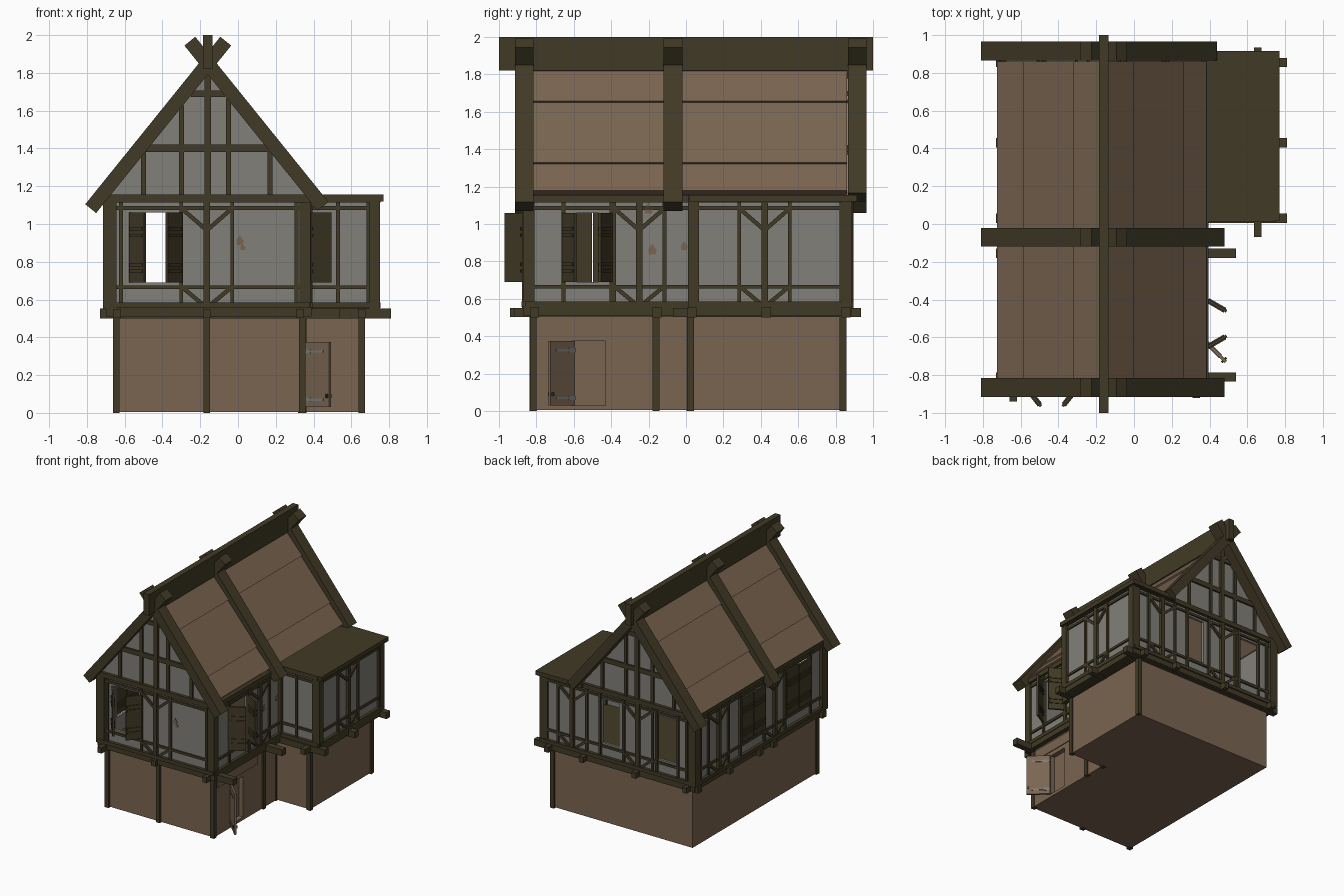
import bpy, bmesh, math
from mathutils import Vector as V

if "Cube" in bpy.data.objects:
    bpy.data.objects.remove(bpy.data.objects["Cube"])


def material(name, rgb):
    m = bpy.data.materials.new(name)
    m.diffuse_color = (*rgb, 1)
    m.use_nodes = True
    m.node_tree.nodes["Principled BSDF"].inputs["Base Color"].default_value = m.diffuse_color
    return m


TIMBER = material("dark timber", (0.053, 0.042, 0.019))
CLAY = material("brown clay", (0.195, 0.130, 0.082))
PLASTER = material("grey plaster", (0.225, 0.215, 0.190))
IRON = material("grey iron", (0.20, 0.20, 0.20))
parts = {}


def part(name, mat):
    if name not in parts:
        parts[name] = (bmesh.new(), mat)
    return parts[name][0]


def prism(name, mat, base, offset):
    """Sweep a flat polygon along an offset vector into a closed solid."""
    bm = part(name, mat)
    a = [bm.verts.new(V(p)) for p in base]
    b = [bm.verts.new(V(p) + V(offset)) for p in base]
    bm.faces.new(a)
    bm.faces.new(b[::-1])
    for i in range(len(a)):
        j = (i + 1) % len(a)
        bm.faces.new((a[i], a[j], b[j], b[i]))


def box(name, mat, x0, x1, y0, y1, z0, z1):
    prism(name, mat, [(x0, y0, z0), (x1, y0, z0), (x1, y1, z0), (x0, y1, z0)], (0, 0, z1 - z0))


class Wall:
    """A vertical plane: u runs along it, n points outward."""
    def __init__(self, name, o, u, n):
        self.name, self.o, self.u, self.n = name, V(o), V(u), V(n)

    def at(self, u, z, out=0):
        return self.o + self.u * u + self.n * out + V((0, 0, z))

    def bar(self, u0, z0, u1, z1, w=0.022, out=0.015, inner=-0.01, name=None, mat=TIMBER):
        d = V((u1 - u0, z1 - z0)).normalized()
        s = V((-d.y, d.x)) * w / 2
        pts = [(u0 + s.x, z0 + s.y), (u1 + s.x, z1 + s.y), (u1 - s.x, z1 - s.y), (u0 - s.x, z0 - s.y)]
        prism(name or self.name + "_timbers", mat, [self.at(u, z, inner) for u, z in pts],
              self.n * (out - inner))

    def panel(self, u0, u1, z0=0.55, z1=1.14, holes=()):
        def slab(a, b, c, d):
            prism(self.name + "_plaster", PLASTER, [self.at(a, c), self.at(b, c), self.at(b, d), self.at(a, d)],
                  self.n * -0.02)
        for a, b in holes:
            slab(u0, a, z0, z1)
            slab(a, b, z0, 0.69)
            slab(a, b, 1.06, z1)
            u0 = b
        slab(u0, u1, z0, z1)

    def framing(self, u0, u1, studs, braced):
        for z, w in ((0.57, 0.03), (0.665, 0.02), (1.085, 0.02), (1.135, 0.04)):
            self.bar(u0, z, u1, z, w, 0.025 if w > 0.025 else 0.012)
        for u in studs:
            self.bar(u, 0.56, u, 1.12, 0.02)
        for c in braced:
            self.bar(c, 0.56, c, 1.12, 0.035, 0.022)
            for s in (-1, 1):
                self.bar(c + s * 0.135, 0.56, c + s * 0.135, 1.12, 0.02)
                self.bar(c + s * 0.125, 1.075, c + s * 0.01, 0.975)
                self.bar(c + s * 0.125, 0.66, c + s * 0.01, 0.565)

    def shutter(self, u, s, angle, width=0.13):
        """One leaf hinged at u, swinging outward; s is the closing direction."""
        d = self.u * s * math.cos(angle) + self.n * math.sin(angle)
        t = d.cross(V((0, 0, 1)))
        for a, b, z0, z1, k in [(0, width, 0.69, 1.06, 0.008)] + \
                [(0.01, width - 0.01, z, z + 0.018, 0.014) for z in (0.74, 0.775, 0.93, 0.965)]:
            p = self.at(u, z0, 0.012)
            prism(self.name + "_shutters", TIMBER,
                  [p + d * a - t * k, p + d * b - t * k, p + d * b + t * k, p + d * a + t * k], (0, 0, z1 - z0))

    def patch(self, u, z, r):
        pts = [self.at(u + r * f * math.cos(i * math.pi / 4), z + r * 1.3 * f * math.sin(i * math.pi / 4))
               for i, f in enumerate((1, .7, 1.1, .8, .9, 1, .7, 1))]
        prism("bare_clay_patches", CLAY, pts, self.n * 0.004)


front = Wall("front", (0, -0.855, 0), (1, 0, 0), (0, -1, 0))
back = Wall("back", (0, 0.87, 0), (1, 0, 0), (0, 1, 0))
left = Wall("left", (-0.69, 0, 0), (0, 1, 0), (-1, 0, 0))
right = Wall("right", (0.37, 0, 0), (0, 1, 0), (1, 0, 0))
wing_front = Wall("wing_front", (0, 0.035, 0), (1, 0, 0), (0, -1, 0))
wing_side = Wall("wing_side", (0.73, 0, 0), (0, 1, 0), (1, 0, 0))

# upper storey: plaster panels with window openings, then timber framing
front.panel(-0.69, 0.37, holes=[(-0.56, -0.31)])
front.framing(-0.70, 0.38, (-0.62, 0.31), (-0.165,))
back.panel(-0.69, 0.73, holes=[(-0.54, -0.34), (0.02, 0.18)])
back.framing(-0.70, 0.74, (-0.62, -0.54, -0.34, 0.19, 0.69), (-0.165, 0.45))
left.panel(-0.855, 0.87, holes=[(-0.66, -0.34), (-0.05, 0.26)])
left.framing(-0.86, 0.88, (-0.67, -0.05, 0.27, 0.80), (-0.19, 0.56))
right.panel(-0.855, 0.035, holes=[(-0.65, -0.41)])
right.framing(-0.86, 0.03, (-0.655, -0.40), (-0.25,))
wing_front.panel(0.37, 0.73)
wing_front.framing(0.37, 0.74, (0.53, 0.69), ())
wing_side.panel(0.035, 0.87)
wing_side.framing(0.03, 0.88, (0.06, 0.83), (0.42,))
for x, y, w in ((-0.68, -0.84, 0.036), (0.355, -0.84, 0.03), (-0.68, 0.86, 0.036),
                (0.725, 0.86, 0.028), (0.725, 0.04, 0.028), (0.375, 0.03, 0.02)):
    box("upper_corner_posts", TIMBER, x - w, x + w, y - w, y + w, 0.55, 1.13)

# shutters: open at front and right, closed on the left
for wall, a, b, ang in ((front, -0.57, -0.30, 0.9), (right, -0.655, -0.40, 1.05)):
    wall.shutter(a, 1, ang, 0.125)
    wall.shutter(b, -1, ang, 0.125)
for a, b in ((-0.66, -0.34), (-0.05, 0.26)):
    left.shutter(a, 1, 0, (b - a) / 2 - 0.003)
    left.shutter(b, -1, 0, (b - a) / 2 - 0.003)

for wall, u, z, r in ((front, 0.01, 0.91, 0.022), (front, 0.025, 0.875, 0.015), (right, -0.20, 1.08, 0.025),
                      (right, -0.18, 0.86, 0.024), (right, -0.01, 0.88, 0.02)):
    wall.patch(u, z, r)

# gables
RX, SLOPE = -0.16, 1.24
for wall in (front, back):
    prism(wall.name + "_gable_plaster", PLASTER,
          [wall.at(-0.69, 1.14), wall.at(0.37, 1.14), wall.at(RX, 1.80)], wall.n * -0.02)
    for x in (-0.50, -0.30, -0.05, 0.17):
        wall.bar(x, 1.14, x, 1.80 - SLOPE * abs(x - RX), 0.027)
    wall.bar(RX, 1.14, RX, 1.82, 0.035, 0.022)
    wall.bar(-0.49, 1.40, 0.17, 1.40, 0.04)
    wall.bar(-0.25, 1.69, -0.07, 1.69, 0.035)

# main roof: three stepped courses on each slope
nrm = V((SLOPE, 0, 1)).normalized()
for s in (-1, 1):
    def slope_point(d, off):
        return V((RX + s * (d + nrm.x * off), -0.845, 1.835 - SLOPE * d + nrm.z * off))
    end = 0.555 if s < 0 else 0.535
    for a, b in ((0, 0.15), (0.15, 0.415), (0.415, end)):
        prism("roof_courses", CLAY, [slope_point(a, 0), slope_point(b, 0.012), slope_point(b, -0.022),
                                     slope_point(a, -0.022)], (0, 1.705, 0))

# crossed rafters and ridge beam
for y, dl, dr in ((-0.915, 0.62, 0.61), (-0.12, 0.62, 0.61), (0.865, 0.62, 0.57)):
    for s, low in ((-1, dl), (1, dr)):
        c = V((RX, y, 1.85))
        d = V((s, 0, -SLOPE))
        t = V((s * SLOPE, 0, 1)).normalized() * 0.037
        p, q = c - d * 0.095, c + d * low
        prism("rafters", TIMBER, [p + t, q + t, q - t, p - t], (0, 0.1, 0))
box("ridge_beam", TIMBER, RX - 0.025, RX + 0.025, -1, 1, 1.82, 2.0)

# flat wing roof
box("wing_roof", TIMBER, 0.34, 0.77, 0.015, 0.915, 1.12, 1.155)

# floor deck and projecting joists
box("floor_deck", TIMBER, -0.70, 0.39, -0.87, 0.885, 0.51, 0.56)
box("floor_deck", TIMBER, 0.39, 0.75, 0.02, 0.885, 0.51, 0.56)
for y, x1 in ((-0.81, 0.54), (-0.155, 0.54), (0.03, 0.81), (0.43, 0.81), (0.855, 0.81)):
    box("cross_joists", TIMBER, -0.73, x1, y - 0.025, y + 0.025, 0.50, 0.553)
for x, y0 in ((-0.64, -0.94), (-0.165, -0.90), (0.33, -0.92), (0.655, -0.07)):
    box("long_joists", TIMBER, x - 0.02, x + 0.02, y0, 0.935, 0.502, 0.55)

# ground storey: walls built around a recessed doorway
prism("ground_walls", CLAY, [(-0.65, -0.82, 0.005), (0.31, -0.82, 0.005), (0.31, 0.02, 0.005),
                             (0.66, 0.02, 0.005), (0.66, 0.84, 0.005), (-0.65, 0.84, 0.005)], (0, 0, 0.505))
for y0, y1, z0, z1 in ((-0.82, -0.60, 0.005, 0.51), (-0.43, 0.02, 0.005, 0.51),
                       (-0.60, -0.43, 0.375, 0.51), (-0.60, -0.43, 0.005, 0.03)):
    box("ground_door_wall", CLAY, 0.31, 0.35, y0, y1, z0, z1)
box("door_lintel_board", CLAY, 0.35, 0.357, -0.78, -0.25, 0.41, 0.495)
for x, y in ((-0.645, -0.82), (-0.165, -0.82), (0.34, -0.815), (0.345, -0.16), (0.335, 0.02),
             (0.655, 0.025), (0.655, 0.84)):
    box("ground_posts", TIMBER, x - 0.018, x + 0.018, y - 0.018, y + 0.018, 0, 0.51)

# open door with iron strap hinges and a handle
hinge, d, t = V((0.355, -0.60, 0)), V((0.71, -0.70, 0)), V((0.70, 0.71, 0))


def on_door(name, mat, a, b, z0, z1, k):
    p = hinge + V((0, 0, z0))
    prism(name, mat, [p + d * a - t * k, p + d * b - t * k, p + d * b + t * k, p + d * a + t * k], (0, 0, z1 - z0))


on_door("door", CLAY, 0, 0.185, 0.03, 0.375, 0.008)
for z in (0.07, 0.325):
    on_door("door_hinges", IRON, 0, 0.05, z - 0.011, z + 0.011, 0.012)
    on_door("door_hinges", IRON, 0.05, 0.145, z - 0.006, z + 0.006, 0.012)
on_door("door_handle", TIMBER, 0.165, 0.178, 0.08, 0.10, 0.018)

# turn the gathered parts into objects
for name, (bm, mat) in parts.items():
    bmesh.ops.recalc_face_normals(bm, faces=bm.faces)
    mesh = bpy.data.meshes.new(name)
    bm.to_mesh(mesh)
    bm.free()
    mesh.materials.append(mat)
    bpy.context.collection.objects.link(bpy.data.objects.new(name, mesh))
